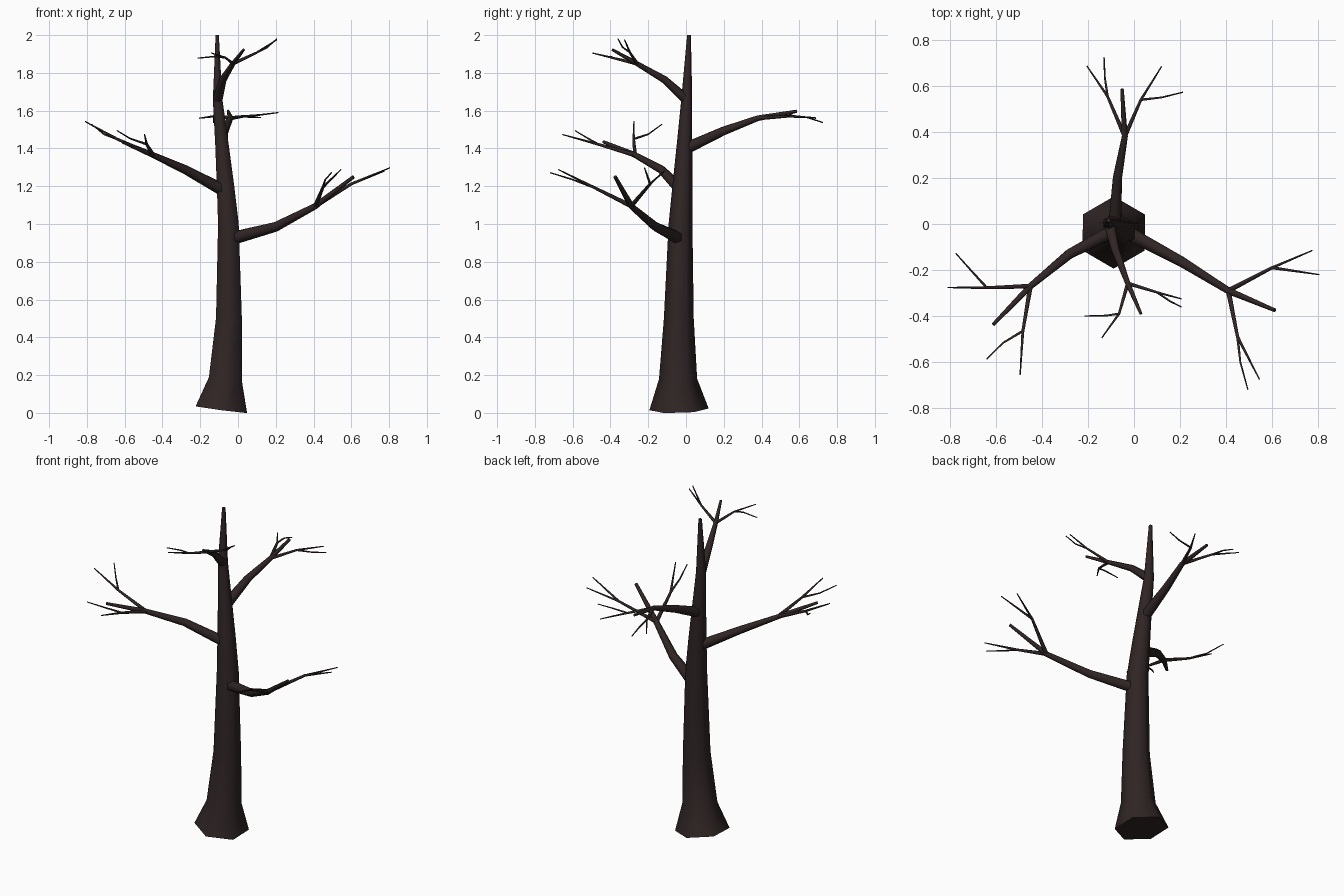
import bpy, bmesh, math
from mathutils import Vector

bark = bpy.data.materials.new("dark_bark")
bark.diffuse_color = (0.029, 0.018, 0.018, 1)


def tube(bm, points, radii, sides=6):
    """Six-sided tapered tube; each ring is square to the path."""
    pts = [Vector(p) for p in points]
    rings = []
    for i, p in enumerate(pts):
        a = (pts[i] - pts[i - 1]).normalized() if i else Vector()
        b = (pts[i + 1] - pts[i]).normalized() if i < len(pts) - 1 else Vector()
        t = (a + b).normalized()
        ref = Vector((0, 1, 0)) if abs(t.z) > 0.85 else Vector((0, 0, 1))
        if abs(pts[-1].z - pts[0].z) < 1:
            ref = Vector((0, 0, 1))
        u = (ref - t * ref.dot(t)).normalized()
        v = t.cross(u)
        rings.append([bm.verts.new(p + radii[i] * (u * math.cos(k * math.tau / sides)
                                                   + v * math.sin(k * math.tau / sides)))
                      for k in range(sides)])
    for r0, r1 in zip(rings, rings[1:]):
        for k in range(sides):
            n = (k + 1) % sides
            bm.faces.new((r0[k], r0[n], r1[n], r1[k]))
    bm.faces.new(rings[0][::-1])
    bm.faces.new(rings[-1])


def finish(name, bm):
    bmesh.ops.recalc_face_normals(bm, faces=bm.faces)
    me = bpy.data.meshes.new(name)
    bm.to_mesh(me)
    bm.free()
    me.materials.append(bark)
    ob = bpy.data.objects.new(name, me)
    bpy.context.collection.objects.link(ob)
    bpy.ops.object.select_all(action='DESELECT')
    ob.select_set(True)
    bpy.context.view_layer.objects.active = ob
    bpy.ops.object.shade_smooth_by_angle(angle=math.radians(62))


def branch(name, limb, r0, forks):
    """Main limb (ends in a blunt stub after the fork) plus side shoots with two twigs each."""
    bm = bmesh.new()
    tube(bm, limb, [r0, r0 * 0.74, r0 * 0.48, r0 * 0.27])
    for mid, end, twig in forks:
        tube(bm, [limb[2], mid, end], [r0 * 0.36, r0 * 0.22, 0.003])
        tube(bm, [mid] + twig, [r0 * 0.2] + [0.0045] * (len(twig) - 1) + [0.003])
    finish(name, bm)


# Trunk: flared foot, slight lean, narrow tip
bm = bmesh.new()
tube(bm,
     [(-0.088, -0.037, 0.019), (-0.067, -0.042, 0.18), (-0.048, -0.038, 0.5),
      (-0.051, -0.029, 1.0), (-0.066, -0.019, 1.2), (-0.085, -0.008, 1.42),
      (-0.108, 0.004, 1.66), (-0.11, 0.016, 2.0)],
     [0.157, 0.101, 0.079, 0.063, 0.053, 0.041, 0.029, 0.010])
finish("trunk", bm)

# Four limbs
branch("right_branch",
       [(-0.025, -0.04, 0.925), (0.2, -0.16, 0.985), (0.41, -0.29, 1.095), (0.612, -0.375, 1.25)], 0.035,
       [((0.60, -0.19, 1.212), (0.805, -0.22, 1.298), [(0.775, -0.115, 1.28)]),
        ((0.45, -0.49, 1.195), (0.545, -0.675, 1.288), [(0.462, -0.6, 1.235), (0.495, -0.72, 1.272)])])

branch("left_branch",
       [(-0.09, -0.03, 1.185), (-0.28, -0.13, 1.288), (-0.45, -0.27, 1.365), (-0.612, -0.437, 1.435)], 0.033,
       [((-0.64, -0.277, 1.45), (-0.81, -0.276, 1.543), [(-0.71, -0.2, 1.475), (-0.775, -0.127, 1.528)]),
        ((-0.483, -0.465, 1.422), (-0.495, -0.655, 1.474),
         [(-0.57, -0.517, 1.452), (-0.64, -0.587, 1.494)])])

branch("back_branch",
       [(-0.083, 0.01, 1.405), (-0.072, 0.2, 1.493), (-0.04, 0.38, 1.56), (-0.052, 0.587, 1.597)], 0.031,
       [((0.03, 0.54, 1.57), (0.12, 0.685, 1.563), [(0.12, 0.55, 1.578), (0.213, 0.573, 1.59)]),
        ((-0.115, 0.555, 1.572), (-0.205, 0.687, 1.56), [(-0.127, 0.64, 1.565), (-0.13, 0.725, 1.537)])])

branch("top_branch",
       [(-0.108, 0.0, 1.66), (-0.08, -0.115, 1.765), (-0.027, -0.258, 1.848), (0.03, -0.39, 1.923)], 0.027,
       [((0.1, -0.297, 1.908), (0.205, -0.325, 1.975), [(0.155, -0.335, 1.935), (0.205, -0.36, 1.98)]),
        ((-0.065, -0.39, 1.88), (-0.14, -0.495, 1.905), [(-0.12, -0.398, 1.887), (-0.215, -0.4, 1.878)])])
